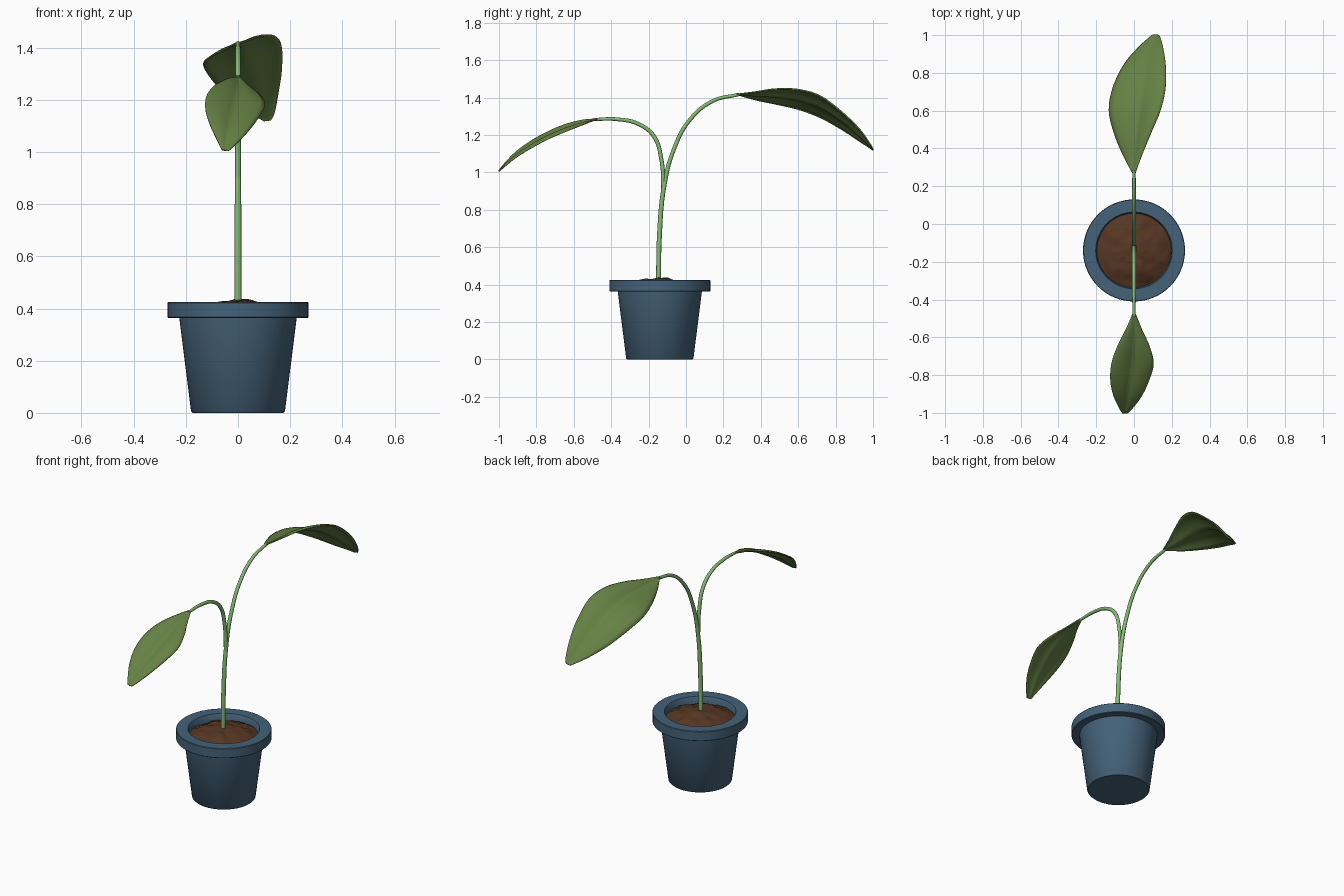
import bpy, bmesh, math
from mathutils import Vector, noise

if "Cube" in bpy.data.objects:
    bpy.data.objects.remove(bpy.data.objects["Cube"])

PY = -0.14  # pot centre in y


def material(name, col):
    m = bpy.data.materials.new(name)
    m.diffuse_color = (*col, 1)
    m.use_nodes = True
    m.node_tree.nodes["Principled BSDF"].inputs["Base Color"].default_value = m.diffuse_color
    return m


BLUE = material("pot_blue", (0.058, 0.122, 0.19))
SOIL = material("soil_brown", (0.095, 0.038, 0.017))
STEM = material("stem_green", (0.24, 0.50, 0.18))
LEAF = material("leaf_green", (0.13, 0.22, 0.058))


def finish(name, bm, mat, angle=40):
    bmesh.ops.recalc_face_normals(bm, faces=bm.faces[:])
    me = bpy.data.meshes.new(name)
    bm.to_mesh(me)
    bm.free()
    me.materials.append(mat)
    ob = bpy.data.objects.new(name, me)
    bpy.context.collection.objects.link(ob)
    bpy.ops.object.select_all(action='DESELECT')
    ob.select_set(True)
    bpy.context.view_layer.objects.active = ob
    bpy.ops.object.shade_smooth_by_angle(angle=math.radians(angle))
    return ob


def lathe(bm, profile, n=64, bump=None):
    rings = []
    for r, z in profile:
        if r == 0:
            rings.append([bm.verts.new((0, PY, z))] * n)
            continue
        ring = []
        for i in range(n):
            a = math.tau * i / n
            x, y = r * math.cos(a), r * math.sin(a)
            ring.append(bm.verts.new((x, y + PY, z + (bump(x, y) if bump else 0))))
        rings.append(ring)
    for a, b in zip(rings, rings[1:]):
        for i in range(n):
            j = (i + 1) % n
            bm.faces.new(list(dict.fromkeys((a[i], a[j], b[j], b[i]))))


# Pot: hollow tapered body with an overhanging rim
bm = bmesh.new()
lathe(bm, [(0, 0), (0.174, 0), (0.18, 0.006), (0.225, 0.364), (0.267, 0.364), (0.27, 0.367),
           (0.27, 0.422), (0.267, 0.425), (0.203, 0.425), (0.2, 0.422), (0.195, 0.37),
           (0.16, 0.03), (0, 0.03)])
finish("pot", bm, BLUE)

# Soil: rough mound inside the rim
bm = bmesh.new()


def lumps(x, y):
    p = Vector((x * 14, y * 14, 3.1))
    return 0.012 * noise.noise(p) + 0.006 * noise.noise(p * 2.7)


R = 0.197
lathe(bm, [(0, 0.433)] + [(R * k / 14, 0.383 + 0.05 * (1 - (k / 14) ** 2)) for k in range(1, 15)],
      56, lumps)
finish("soil", bm, SOIL, 30)


# Stems: bevelled curves in the x = 0 plane, points are (y, z, radius)
def stem(name, pts):
    cu = bpy.data.curves.new(name, 'CURVE')
    cu.dimensions = '3D'
    cu.bevel_depth = 1.0
    cu.bevel_resolution = 4
    cu.resolution_u = 10
    cu.use_fill_caps = True
    sp = cu.splines.new('BEZIER')
    sp.bezier_points.add(len(pts) - 1)
    for bp, (y, z, r) in zip(sp.bezier_points, pts):
        bp.co = (0, y, z)
        bp.radius = r
        bp.handle_left_type = bp.handle_right_type = 'AUTO'
    cu.materials.append(STEM)
    ob = bpy.data.objects.new(name, cu)
    bpy.context.collection.objects.link(ob)


stem("main_stem", [(-0.147, 0.39, 0.013), (-0.142, 0.66, 0.013), (-0.118, 0.92, 0.012),
                   (-0.066, 1.12, 0.011), (0.02, 1.28, 0.0105), (0.14, 1.38, 0.01),
                   (0.285, 1.417, 0.009)])
stem("side_stem", [(-0.128, 0.82, 0.009), (-0.122, 0.95, 0.011), (-0.132, 1.07, 0.011),
                   (-0.168, 1.187, 0.011), (-0.246, 1.255, 0.0105), (-0.37, 1.284, 0.01),
                   (-0.49, 1.283, 0.008)])


def catmull(p0, p1, p2, p3, t):
    return [0.5 * (2 * b + (c - a) * t + (2 * a - 5 * b + 4 * c - d) * t * t
                   + (3 * b - a - 3 * c + d) * t ** 3) for a, b, c, d in zip(p0, p1, p2, p3)]


# Leaves: rows of (y, left x, rib x, right x, left z, rib z, right z)
def leaf(name, rows, steps=5, half=6):
    ext = [rows[0]] + rows + [rows[-1]]
    fine = [catmull(*ext[i:i + 4], s / steps) for i in range(len(rows) - 1) for s in range(steps)]
    fine.append(rows[-1])
    bm = bmesh.new()
    grid = []
    for y, xl, xm, xr, zl, zm, zr in fine:
        row = []
        for k in range(-half, half + 1):
            t = abs(k) / half
            xe, ze = (xl, zl) if k < 0 else (xr, zr)
            bulge = 0.12 * abs(xe - xm) * math.sin(math.pi * t)
            row.append(bm.verts.new((xm + (xe - xm) * t, y, zm + (ze - zm) * t + bulge)))
        grid.append(row)
    for a, b in zip(grid, grid[1:]):
        for i in range(2 * half):
            bm.faces.new((a[i], a[i + 1], b[i + 1], b[i]))
    ob = finish(name, bm, LEAF, 50)
    so = ob.modifiers.new("thickness", 'SOLIDIFY')
    so.thickness = 0.007
    so.offset = 0


leaf("back_leaf", [
    (0.27, -0.008, 0, 0.008, 1.417, 1.417, 1.417),
    (0.37, -0.06, 0.005, 0.045, 1.388, 1.409, 1.430),
    (0.48, -0.105, 0.012, 0.09, 1.365, 1.402, 1.446),
    (0.60, -0.132, 0.025, 0.14, 1.337, 1.383, 1.443),
    (0.72, -0.112, 0.043, 0.167, 1.292, 1.343, 1.407),
    (0.84, -0.055, 0.068, 0.168, 1.225, 1.268, 1.317),
    (0.93, 0.02, 0.093, 0.155, 1.165, 1.193, 1.228),
    (0.985, 0.08, 0.11, 0.14, 1.13, 1.138, 1.15),
    (1.0, 0.10, 0.114, 0.126, 1.118, 1.12, 1.122)])
leaf("front_leaf", [
    (-0.475, -0.008, 0, 0.008, 1.285, 1.285, 1.285),
    (-0.56, -0.045, 0, 0.042, 1.277, 1.262, 1.252),
    (-0.65, -0.09, 0, 0.083, 1.252, 1.228, 1.217),
    (-0.74, -0.12, -0.008, 0.103, 1.213, 1.185, 1.178),
    (-0.83, -0.125, -0.02, 0.078, 1.163, 1.138, 1.13),
    (-0.91, -0.108, -0.034, 0.04, 1.106, 1.087, 1.08),
    (-0.97, -0.08, -0.046, -0.005, 1.045, 1.036, 1.032),
    (-1.0, -0.062, -0.05, -0.035, 1.008, 1.006, 1.005)])
